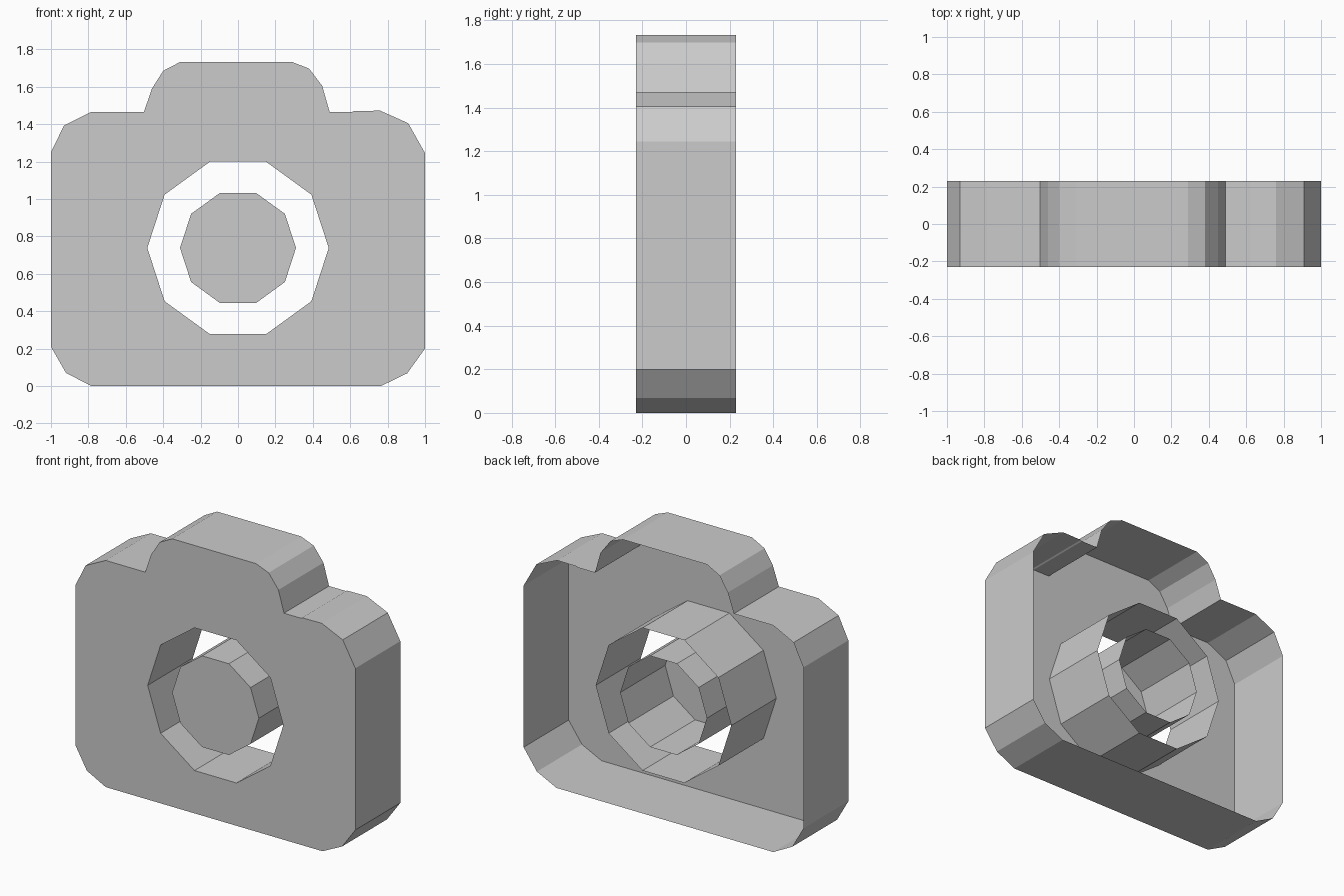
import bpy, bmesh, math

if "Cube" in bpy.data.objects:
    bpy.data.objects.remove(bpy.data.objects["Cube"])

FRONT, DEPTH, LENS_Z = -0.23, 0.46, 0.738


def decagon(radius):
    return [(radius * math.cos(math.tau * i / 10),
             LENS_Z + radius * math.sin(math.tau * i / 10)) for i in range(10)]


def open_shell(name, loops):
    """Fill the loops as a front panel, then run every rim back as a thin wall."""
    bm = bmesh.new()
    for loop in loops:
        verts = [bm.verts.new((x, FRONT, z)) for x, z in loop]
        for i, v in enumerate(verts):
            bm.edges.new((verts[i - 1], v))
    rims = list(bm.edges)
    bmesh.ops.triangle_fill(bm, edges=rims, use_beauty=True, normal=(0, -1, 0))
    panel = list(bm.faces)
    rims = [e for e in bm.edges if e.is_boundary]
    walls = bmesh.ops.extrude_edge_only(bm, edges=rims)["geom"]
    bmesh.ops.translate(bm, vec=(0, DEPTH, 0),
                        verts=[g for g in walls if isinstance(g, bmesh.types.BMVert)])
    bmesh.ops.recalc_face_normals(bm, faces=bm.faces)
    if panel[0].normal.y > 0:
        bmesh.ops.reverse_faces(bm, faces=bm.faces)
    mesh = bpy.data.meshes.new(name)
    bm.to_mesh(mesh)
    bm.free()
    obj = bpy.data.objects.new(name, mesh)
    bpy.context.collection.objects.link(obj)
    return obj


# Camera outline, anticlockwise from the bottom left
outline = [(-0.785, 0), (0.765, 0), (0.905, 0.068), (1, 0.2), (1, 1.245),
           (0.91, 1.405), (0.76, 1.472), (0.62, 1.47), (0.61, 1.465),
           (0.49, 1.465), (0.45, 1.605), (0.38, 1.697), (0.29, 1.732),
           (-0.31, 1.732), (-0.4, 1.685), (-0.46, 1.59), (-0.503, 1.465),
           (-0.785, 1.465), (-0.93, 1.393), (-1, 1.25), (-1, 0.21), (-0.92, 0.07)]

# Body with its round opening, open at the back
open_shell("camera_body", [outline, decagon(0.485)])
# Lens cup floating in the opening, open at the back
open_shell("lens", [decagon(0.31)])
